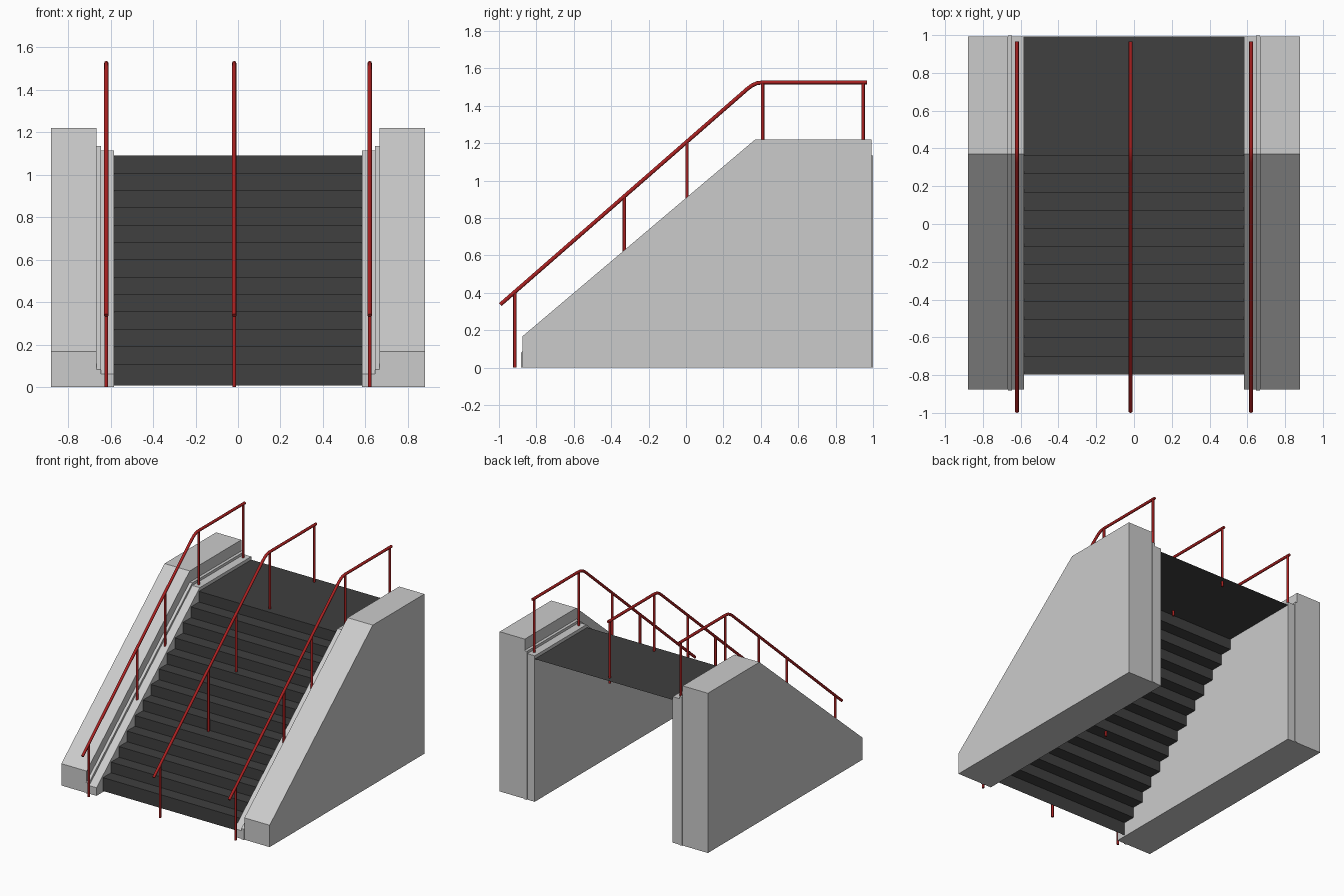
import bpy

if "Cube" in bpy.data.objects:
    bpy.data.objects.remove(bpy.data.objects["Cube"])

def material(name, color):
    m = bpy.data.materials.new(name)
    m.diffuse_color = color
    m.use_nodes = True
    m.node_tree.nodes["Principled BSDF"].inputs["Base Color"].default_value = m.diffuse_color
    return m

RED = material("red_paint", (0.40, 0.015, 0.015, 1))
DARK = material("dark_stone", (0.05, 0.05, 0.05, 1))

def add_mesh(name, verts, faces, mat=None):
    me = bpy.data.meshes.new(name)
    me.from_pydata(verts, [], faces)
    me.update()
    ob = bpy.data.objects.new(name, me)
    bpy.context.collection.objects.link(ob)
    if mat:
        me.materials.append(mat)
    return ob

def extrude_x(name, profile, x0, x1, closed=True, mat=None):
    """Sweep a (y, z) profile from x0 to x1; closed makes a capped solid."""
    n = len(profile)
    x0, x1 = min(x0, x1), max(x0, x1)
    verts = [(x, y, z) for x in (x0, x1) for y, z in profile]
    faces = [(i, (i + 1) % n, n + (i + 1) % n, n + i) for i in range(n if closed else n - 1)]
    if closed:
        faces += [tuple(reversed(range(n))), tuple(range(n, 2 * n))]
    return add_mesh(name, verts, faces, mat)

def wall_profile(drop, grow=0.0):
    y0, y1 = -0.875 - grow, 0.993 + grow
    return [(y0, 0), (y1, 0), (y1, 1.22 - drop), (0.37, 1.22 - drop), (y0, 0.167 - drop)]

def tube(name, points, radius):
    cu = bpy.data.curves.new(name, 'CURVE')
    cu.dimensions = '3D'
    cu.bevel_depth = radius
    cu.bevel_resolution = 2
    cu.use_fill_caps = True
    sp = cu.splines.new('POLY')
    sp.points.add(len(points) - 1)
    for p, co in zip(sp.points, points):
        p.co = (*co, 1)
    cu.materials.append(RED)
    ob = bpy.data.objects.new(name, cu)
    bpy.context.collection.objects.link(ob)

# Side walls: tall outer parapet, thin joint strip, low inner ledge
for side, s in (("left", -1), ("right", 1)):
    extrude_x(side + "_parapet", wall_profile(0), s * 0.667, s * 0.88)
    extrude_x(side + "_joint_strip", wall_profile(0.085, 0.006), s * 0.645, s * 0.667)
    extrude_x(side + "_ledge", wall_profile(0.105), s * 0.583, s * 0.645)

# Stairs: open folded sheet ending in the landing
FRONT, GOING, RISE, FIRST, STEPS = -0.797, 0.0965, 0.0817, 0.11, 13
steps = [(FRONT, 0.008)]
for i in range(STEPS):
    y, z = FRONT + i * GOING, FIRST + i * RISE
    steps += [(y, z), (y + GOING if i < STEPS - 1 else 0.993, z)]
extrude_x("stairs", steps, -0.583, 0.583, closed=False, mat=DARK)

# Handrails with posts
def rail_z(y):
    return min(0.337 + (y + 0.993) * 0.873, 1.525)

def ledge_z(y):
    return min(0.062 + (y + 0.875) * 0.847, 1.115)

def step_z(y):
    return FIRST + min(int((y - FRONT) / GOING), STEPS - 1) * RISE

for name, x, ground in (("left", -0.62, ledge_z), ("middle", -0.018, step_z), ("right", 0.62, ledge_z)):
    path = [(-0.993, rail_z(-0.993)), (0.33, rail_z(0.33)), (0.355, 1.510),
            (0.38, 1.521), (0.41, 1.525), (0.967, 1.525)]
    tube(name + "_handrail", [(x, y, z) for y, z in path], 0.0105)
    for i, y in enumerate((-0.915, -0.33, 0.005, 0.41, 0.947)):
        base = 0 if i == 0 else ground(y) - 0.04
        tube(f"{name}_post_{i + 1}", [(x, y, base), (x, y, rail_z(y))], 0.009)
